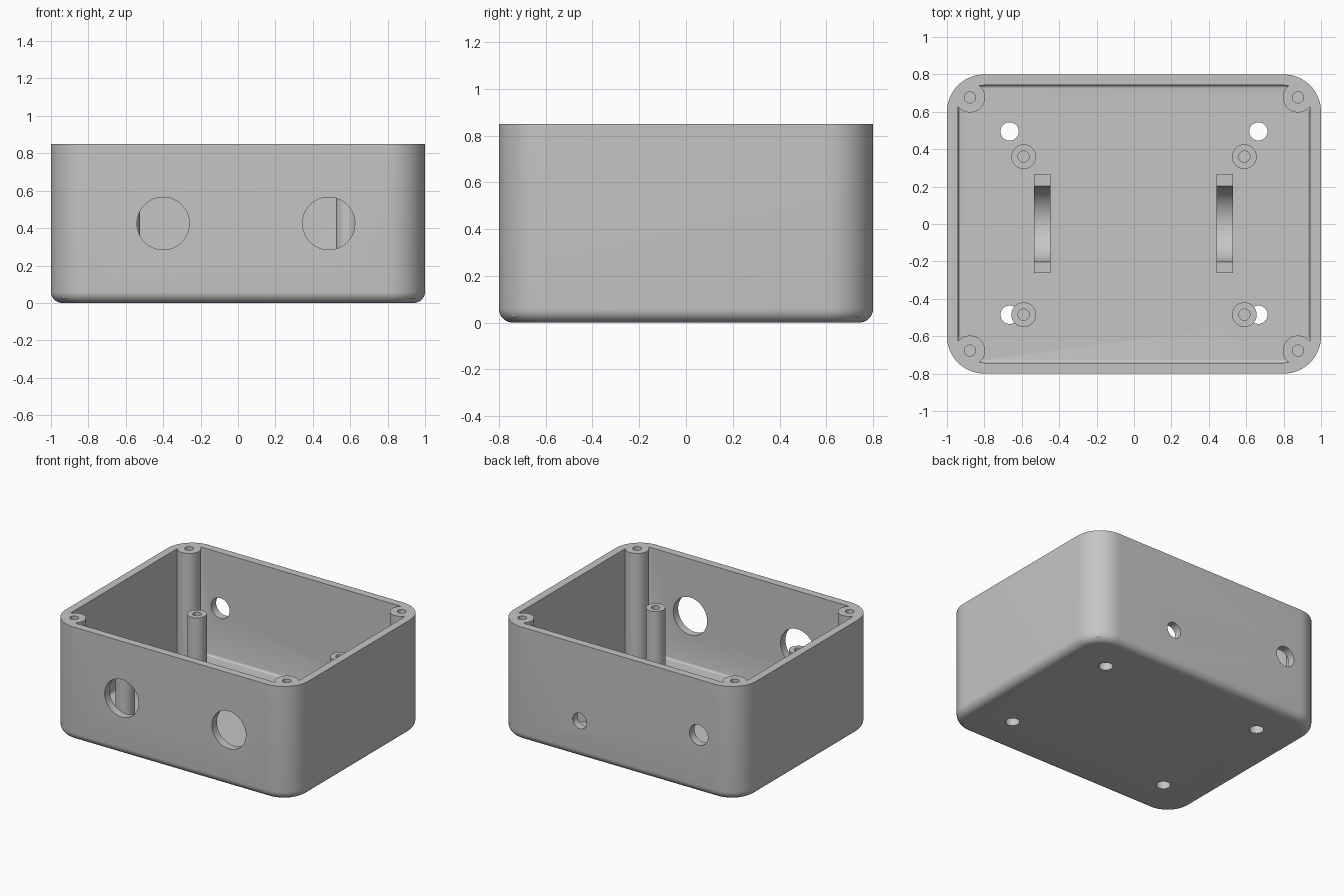
import bpy, bmesh, math
from mathutils import Matrix, Vector

if "Cube" in bpy.data.objects:
    bpy.data.objects.remove(bpy.data.objects["Cube"], do_unlink=True)

grey = bpy.data.materials.new("light_grey_plastic")
grey.use_nodes = True
COLOUR = (0.56, 0.56, 0.56, 1)
grey.diffuse_color = COLOUR
grey.node_tree.nodes["Principled BSDF"].inputs["Base Color"].default_value = COLOUR

H, WALL = 0.85, 0.058
FLOOR = 0.06
SIGNS = [(sx, sy) for sx in (-1, 1) for sy in (-1, 1)]


def finish(name, bm):
    bmesh.ops.recalc_face_normals(bm, faces=bm.faces)
    mesh = bpy.data.meshes.new(name)
    bm.to_mesh(mesh)
    bm.free()
    mesh.materials.append(grey)
    obj = bpy.data.objects.new(name, mesh)
    bpy.context.collection.objects.link(obj)
    return obj


def rounded_box(name, half_x, half_y, z0, z1, corner, fillet, steps):
    """Box with round vertical corners and a rounded bottom edge."""
    bm = bmesh.new()
    size = Matrix.Diagonal((2 * half_x, 2 * half_y, z1 - z0, 1))
    bmesh.ops.create_cube(bm, size=1, matrix=Matrix.Translation((0, 0, (z0 + z1) / 2)) @ size)
    upright = [e for e in bm.edges if abs(e.verts[0].co.z - e.verts[1].co.z) > 0.1]
    bmesh.ops.bevel(bm, geom=upright, offset=corner, segments=16, profile=0.5, affect='EDGES')
    bottom = [e for e in bm.edges if all(v.co.z < z0 + 0.001 for v in e.verts)]
    bmesh.ops.bevel(bm, geom=bottom, offset=fillet, segments=steps, profile=0.5, affect='EDGES')
    return finish(name, bm)


def cylinders(name, items):
    """Each item: start point, end point, radius."""
    bm = bmesh.new()
    for start, end, radius in items:
        a, b = Vector(start), Vector(end)
        turn = (b - a).to_track_quat('Z', 'Y').to_matrix().to_4x4()
        bmesh.ops.create_cone(bm, cap_ends=True, segments=48, radius1=radius, radius2=radius,
                              depth=(b - a).length, matrix=Matrix.Translation((a + b) / 2) @ turn)
    return finish(name, bm)


def combine(obj, tool, operation):
    tool.hide_render = True
    mod = obj.modifiers.new("combine", 'BOOLEAN')
    mod.object, mod.operation, mod.solver = tool, operation, 'EXACT'
    bpy.context.view_layer.objects.active = obj
    bpy.ops.object.modifier_apply(modifier=mod.name)
    bpy.data.objects.remove(tool, do_unlink=True)


def smooth(obj):
    bpy.ops.object.select_all(action='DESELECT')
    obj.select_set(True)
    bpy.context.view_layer.objects.active = obj
    bpy.ops.object.shade_smooth_by_angle(angle=math.radians(30))


# Open shell with wall cavity
shell = rounded_box("enclosure_shell", 1, 0.8, 0, H, 0.2, 0.06, 8)
cavity = rounded_box("cavity_cutter", 1 - WALL, 0.8 - WALL, FLOOR, H + 0.1, 0.14, 0.015, 3)
combine(shell, cavity, 'DIFFERENCE')

# Corner screw posts
corners = [(0.877 * sx, 0.677 * sy) for sx, sy in SIGNS]
combine(shell, cylinders("corner_posts", [((x, y, 0.025), (x, y, H), 0.081) for x, y in corners]), 'UNION')

# Screw holes, floor mounting holes, front and back cable holes
holes = [((x, y, 0.25), (x, y, H + 0.1), 0.03) for x, y in corners]
holes += [((0.665 * sx, 0.005 + 0.49 * sy, -0.1), (0.665 * sx, 0.005 + 0.49 * sy, 0.12), 0.049)
          for sx, sy in SIGNS]
holes += [((x, -0.9, 0.425), (x, -0.7, 0.425), 0.14) for x in (-0.4, 0.485)]
holes += [((x, 0.7, z), (x, 0.9, z), r) for x, z, r in ((0.317, 0.278, 0.058), (-0.665, 0.436, 0.076))]
combine(shell, cylinders("hole_cutter", holes), 'DIFFERENCE')
smooth(shell)

# Board standoffs with screw holes
spots = [(x, y) for x in (-0.59, 0.59) for y in (-0.485, 0.36)]
standoffs = cylinders("board_standoffs", [((x, y, FLOOR), (x, y, 0.56), 0.066) for x, y in spots])
combine(standoffs, cylinders("standoff_cutter", [((x, y, 0.2), (x, y, 0.7), 0.03) for x, y in spots]),
        'DIFFERENCE')
smooth(standoffs)

# Cradles with a half-round groove
for name, x in (("right_cradle", -0.49), ("left_cradle", 0.485)):
    top, radius, steps = 0.27, 0.202, 32
    outline = [(-0.262, FLOOR), (0.267, FLOOR), (0.267, top)]
    outline += [(radius * math.cos(math.pi * i / steps), top - radius * math.sin(math.pi * i / steps))
                for i in range(steps + 1)]
    outline.append((-0.262, top))
    bm = bmesh.new()
    face = bm.faces.new([bm.verts.new((x - 0.044, y, z)) for y, z in outline])
    side = bmesh.ops.extrude_face_region(bm, geom=[face])["geom"]
    bmesh.ops.translate(bm, vec=(0.088, 0, 0), verts=[v for v in side if isinstance(v, bmesh.types.BMVert)])
    smooth(finish(name, bm))
